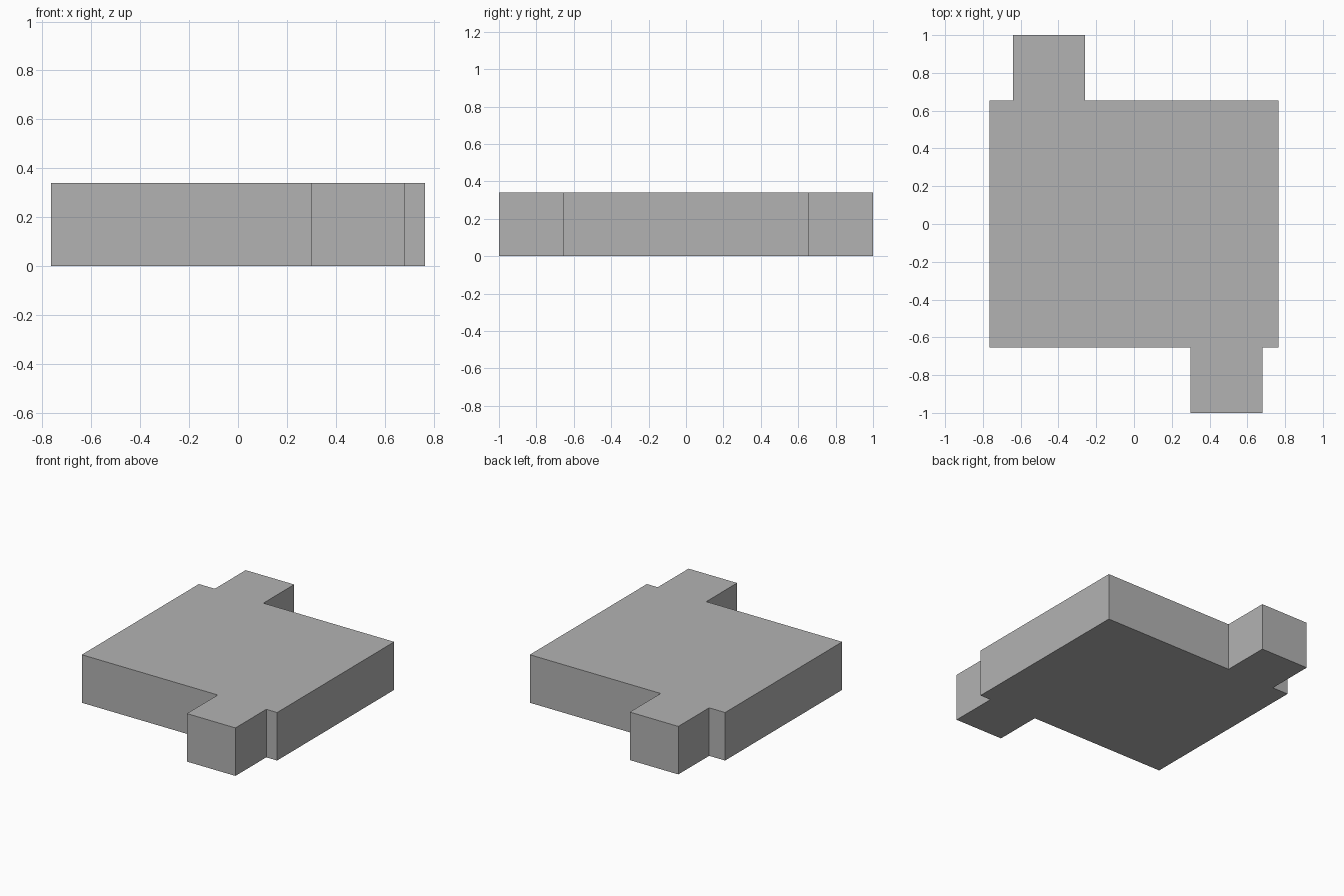
import bpy
import bmesh

cube = bpy.data.objects.get("Cube")
if cube:
    bpy.data.objects.remove(cube, do_unlink=True)

HALF_X, HALF_Y, HEIGHT = 0.765, 0.655, 0.34
TAB_END = 1.0
FRONT_TAB = (0.30, 0.68)
BACK_TAB = (-0.26, -0.64)

grey = bpy.data.materials.new("plain grey")
grey.use_nodes = True
colour = (0.45, 0.45, 0.45, 1)
grey.diffuse_color = colour
grey.node_tree.nodes["Principled BSDF"].inputs["Base Color"].default_value = colour


def edge_with_tab(side, tab):
    """Outline points along one end of the slab, stepping out around its tab."""
    start, end = tab
    y, out = side * HALF_Y, side * TAB_END
    return [(side * HALF_X, y), (start, y), (start, out),
            (end, out), (end, y), (-side * HALF_X, y)]


# Slab outline with a tab at the front and one at the back
outline = edge_with_tab(-1, FRONT_TAB) + edge_with_tab(1, BACK_TAB)

# Extrude the outline to a solid slab
bm = bmesh.new()
base = bm.faces.new([bm.verts.new((x, y, 0)) for x, y in outline])
top = bmesh.ops.extrude_face_region(bm, geom=[base], use_keep_orig=True)["geom"]
bmesh.ops.translate(bm, vec=(0, 0, HEIGHT),
                    verts=[v for v in top if isinstance(v, bmesh.types.BMVert)])
bmesh.ops.recalc_face_normals(bm, faces=bm.faces)

mesh = bpy.data.meshes.new("tabbed_slab")
bm.to_mesh(mesh)
bm.free()
mesh.materials.append(grey)
slab = bpy.data.objects.new("tabbed_slab", mesh)
bpy.context.collection.objects.link(slab)
